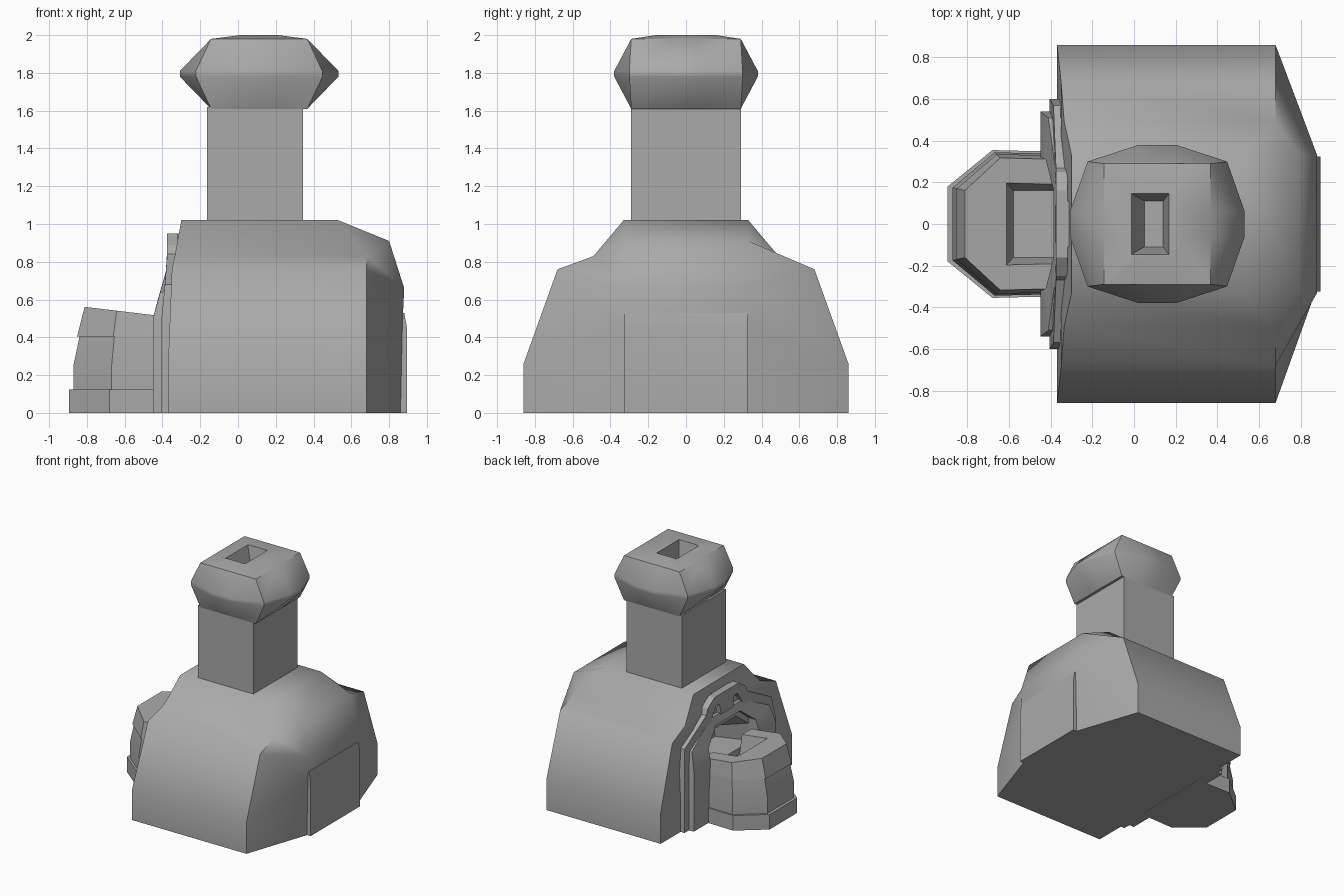
import bpy
import bmesh
from math import radians

if "Cube" in bpy.data.objects:
    bpy.data.objects.remove(bpy.data.objects["Cube"], do_unlink=True)

stone = bpy.data.materials.new("stone_grey")
stone.use_nodes = True
stone.diffuse_color = (0.4, 0.4, 0.4, 1)
stone.node_tree.nodes["Principled BSDF"].inputs["Base Color"].default_value = (0.4, 0.4, 0.4, 1)


def loft(name, rings, angle=35):
    """Skin closed rings of equal, even length and close both ends with strips."""
    bm = bmesh.new()
    rows = [[bm.verts.new(p) for p in ring] for ring in rings]
    n = len(rows[0])
    for a, b in zip(rows, rows[1:]):
        for i in range(n):
            j = (i + 1) % n
            bm.faces.new((a[i], a[j], b[j], b[i]))
    for row in (rows[0], rows[-1]):
        for i in range(n // 2 - 1):
            bm.faces.new((row[i], row[i + 1], row[n - 2 - i], row[n - 1 - i]))
    bmesh.ops.remove_doubles(bm, verts=bm.verts, dist=0.0005)
    bmesh.ops.recalc_face_normals(bm, faces=bm.faces)
    mesh = bpy.data.meshes.new(name)
    bm.to_mesh(mesh)
    bm.free()
    mesh.materials.append(stone)
    ob = bpy.data.objects.new(name, mesh)
    bpy.context.collection.objects.link(ob)
    activate(ob)
    bpy.ops.object.shade_smooth_by_angle(angle=radians(angle))
    return ob


def activate(ob):
    bpy.ops.object.select_all(action='DESELECT')
    ob.select_set(True)
    bpy.context.view_layer.objects.active = ob


def mirrored(half):
    return half + [(x, -y, z) for x, y, z in reversed(half)]


def rect(x0, x1, y, z):
    return [(x0, -y, z), (x1, -y, z), (x1, y, z), (x0, y, z)]


def carve(ob, cutter, angle=35):
    """Subtract a temporary cutter."""
    cutter.hide_render = True
    mod = ob.modifiers.new("carve", 'BOOLEAN')
    mod.operation = 'DIFFERENCE'
    mod.solver = 'EXACT'
    mod.object = cutter
    activate(ob)
    bpy.ops.object.modifier_apply(modifier=mod.name)
    bpy.data.objects.remove(cutter, do_unlink=True)
    bpy.ops.object.shade_smooth_by_angle(angle=radians(angle))


# Main body: shouldered cross-section with a hipped, bulging end
section = [(0.86, 0), (0.86, 0.26), (0.68, 0.76), (0.49, 0.83), (0.33, 1.02)]
open_x = [-0.37, -0.37, -0.35, -0.335, -0.3]
hip_x = [0.68, 0.68, 0.68, 0.68, 0.53]
bulge = [(0.86, 0), (0.87, 0.45), (0.88, 0.66), (0.8, 0.91), (0.8, 0.91)]
body = loft("furnace_body", [
    mirrored([(x, y, z) for x, (y, z) in zip(open_x, section)]),
    mirrored([(x, y, z) for x, (y, z) in zip(hip_x, section)]),
    mirrored([(x, 0.33, z) for x, z in bulge])], 50)

# Fire recess narrowing into the body
recess = loft("recess_cutter", [
    mirrored([(-0.6, 0.42, 0.4), (-0.6, 0.4, 0.6), (-0.6, 0.18, 0.76)]),
    mirrored([(-0.1, 0.24, 0.4), (-0.1, 0.22, 0.5), (-0.1, 0.12, 0.58)])])
carve(body, recess, 50)

# Raised panel on the closed end
loft("end_panel", [rect(0.8, 0.895, 0.325, 0), rect(0.8, 0.895, 0.325, 0.45),
                   rect(0.8, 0.88, 0.325, 0.53)])


def arch(name, outer, inner, low, high):
    """Arched surround whose face leans back between two (x, z) heights."""
    def face_x(z):
        t = min(max((z - low[1]) / (high[1] - low[1]), 0), 1)
        return low[0] + t * (high[0] - low[0])
    half = []
    for (yo, zo), (yi, zi) in zip(outer, inner):
        half.append([(-0.32, yo, zo), (face_x(zo), yo, zo),
                     (face_x(zi), yi, zi), (-0.32, yi, zi)])
    other = [[(x, -y, z) for x, y, z in ring] for ring in reversed(half)]
    return loft(name, half + other, 25)


arch("arch_trim",
     [(0.6, 0), (0.6, 0.5), (0.57, 0.68), (0.27, 0.84), (0.25, 0.89), (0.16, 0.95)],
     [(0.52, 0), (0.52, 0.5), (0.49, 0.62), (0.2, 0.77), (0.19, 0.8), (0.14, 0.87)],
     (-0.405, 0.5), (-0.375, 0.8))
arch("arch_lining",
     [(0.54, 0), (0.54, 0.5), (0.51, 0.64), (0.21, 0.79)],
     [(0.32, 0), (0.32, 0.5), (0.31, 0.6), (0.16, 0.72)],
     (-0.45, 0.52), (-0.37, 0.77))
loft("keystone", [rect(-0.38, -0.32, 0.08, 0.78), rect(-0.37, -0.31, 0.11, 0.95)])


# Hearth: faceted half-round plinth, wall and rim
def hearth_ring(s, z, tilt=0.0):
    outline = [(-0.38, 0.35), (-0.48, 0.35), (-0.68, 0.355), (-0.895, 0.18)]
    ring = []
    for x, y in outline:
        px = x if x > -0.5 else -0.5 + (x + 0.5) * s
        ring.append((px, y * (0.5 + s / 2), z - tilt * (px + 0.8)))
    return mirrored(ring)


loft("hearth_plinth", [hearth_ring(1, 0), hearth_ring(1, 0.125)])
wall = loft("hearth_wall", [hearth_ring(0.94, 0.1), hearth_ring(0.94, 0.25),
                            hearth_ring(0.85, 0.42)])
rim = loft("hearth_rim", [hearth_ring(0.89, 0.405), hearth_ring(0.79, 0.56, 0.12)], 25)
for part in (wall, rim):
    carve(part, loft("bowl_cutter", [rect(-0.58, -0.3, 0.16, 0.36),
                                     rect(-0.64, -0.3, 0.23, 0.7)]), 25)

# Chimney shaft
loft("chimney_shaft", [rect(-0.165, 0.345, 0.29, 0.9), rect(-0.165, 0.345, 0.29, 1.62)])

# Chimney cap: rounded rectangle flaring out from the shaft and back in
quarter = [(0.42, 0.06), (0.335, 0.3), (0.09, 0.38)]
plan = quarter + [(-x, y) for x, y in reversed(quarter)]
plan += [(-x, -y) for x, y in plan]


def cap_ring(z, hx=1.0, hy=1.0):
    return [(0.112 + max(-hx, min(hx, x)), max(-hy, min(hy, y)), z) for x, y in plan]


cap = loft("chimney_cap", [cap_ring(1.61, 0.255, 0.29), cap_ring(1.78), cap_ring(1.81),
                           cap_ring(1.98, 0.255, 0.29), cap_ring(2.0, 0.1, 0.16)], 40)
carve(cap, loft("flue_cutter", [rect(0.05, 0.14, 0.11, 1.8),
                                rect(-0.02, 0.17, 0.15, 2.02)]), 40)
